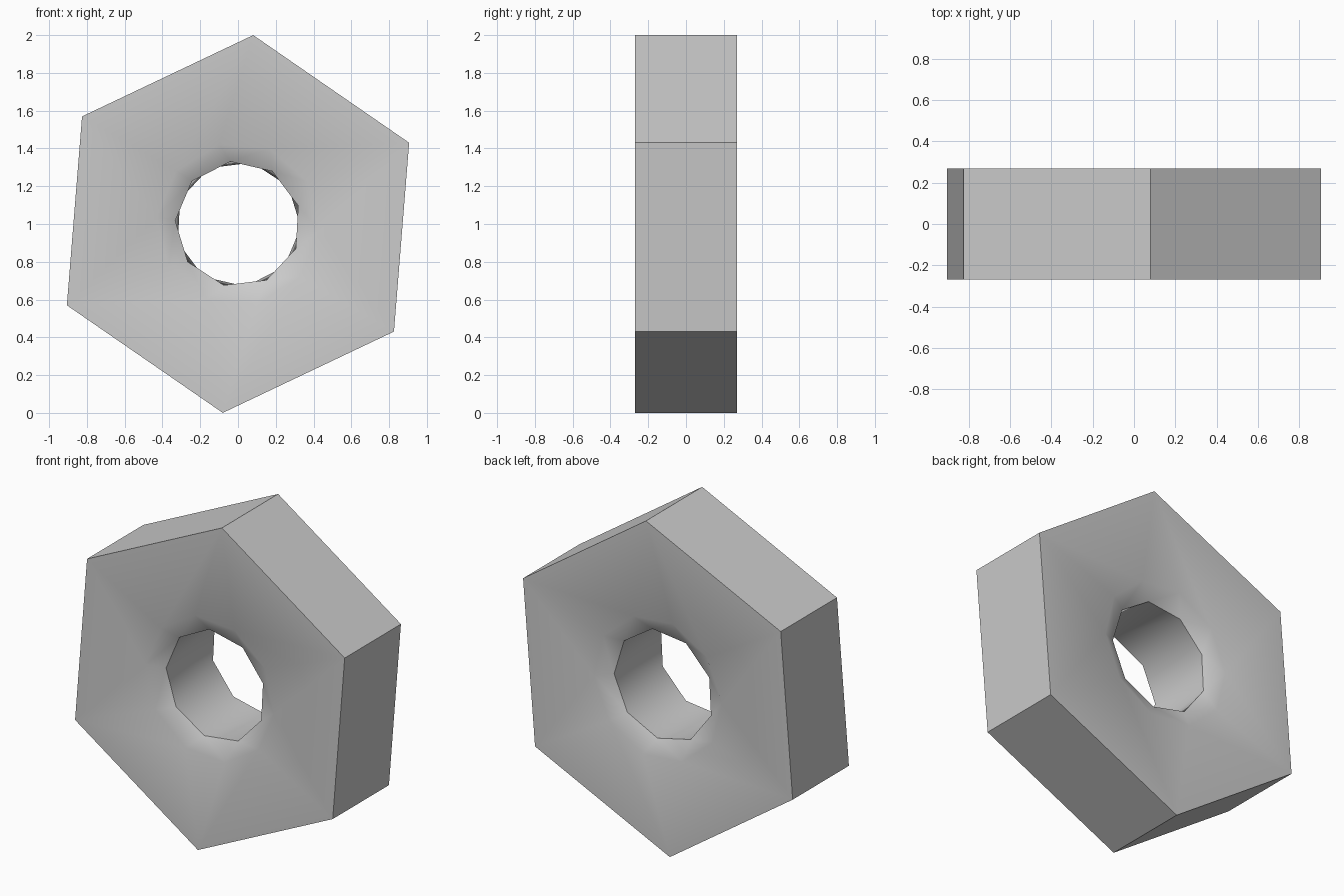
import bpy
import bmesh
from math import cos, sin, radians

cube = bpy.data.objects.get("Cube")
if cube:
    bpy.data.objects.remove(cube, do_unlink=True)

# Plain grey metal
metal = bpy.data.materials.new("light_grey")
metal.use_nodes = True
grey = (0.6, 0.6, 0.6, 1)
metal.diffuse_color = grey
metal.node_tree.nodes["Principled BSDF"].inputs["Base Color"].default_value = grey

HALF = 0.27      # half thickness of the nut
CHAMFER = 0.055  # depth of the chamfer round the hole

bm = bmesh.new()


def ring(sides, radius, start, y):
    """Regular polygon across the hole axis, as (angle, vertex) pairs, closed."""
    angles = [start + 360 * i / sides for i in range(sides)]
    pairs = [(a, bm.verts.new((radius * cos(radians(a)), y,
                               1 + radius * sin(radians(a))))) for a in angles]
    return pairs + [(start + 360, pairs[0][1])]


def stitch(a, b):
    """Join two rings with any number of sides by a band of triangles."""
    i = j = 0
    while i < len(a) - 1 or j < len(b) - 1:
        step_a = j == len(b) - 1 or (i < len(a) - 1 and a[i + 1][0] <= b[j + 1][0])
        if step_a:
            bm.faces.new((a[i][1], a[i + 1][1], b[j][1]))
            i += 1
        else:
            bm.faces.new((a[i][1], b[j + 1][1], b[j][1]))
            j += 1


# Hexagon outline, ten-sided chamfer rim and nine-sided bore, front then back;
# the bore twists by half a side between its ends
rings = [
    ring(6, 1.003, 85.4, -HALF),
    ring(10, 0.432, 103.4, -HALF),
    ring(9, 0.333, 97, -HALF + CHAMFER),
    ring(9, 0.333, 117, HALF - CHAMFER),
    ring(10, 0.432, 103.4, HALF),
    ring(6, 1.003, 85.4, HALF),
]
for first, second in zip(rings, rings[1:]):
    stitch(first, second)

# Six flat outer sides
front, back = rings[0], rings[-1]
for k in range(6):
    bm.faces.new((front[k][1], back[k][1], back[k + 1][1], front[k + 1][1]))

bmesh.ops.recalc_face_normals(bm, faces=bm.faces)
mesh = bpy.data.meshes.new("hex_nut")
bm.to_mesh(mesh)
bm.free()
mesh.materials.append(metal)

nut = bpy.data.objects.new("hex_nut", mesh)
bpy.context.collection.objects.link(nut)
bpy.ops.object.select_all(action='DESELECT')
nut.select_set(True)
bpy.context.view_layer.objects.active = nut
bpy.ops.object.shade_smooth_by_angle(angle=radians(45))
